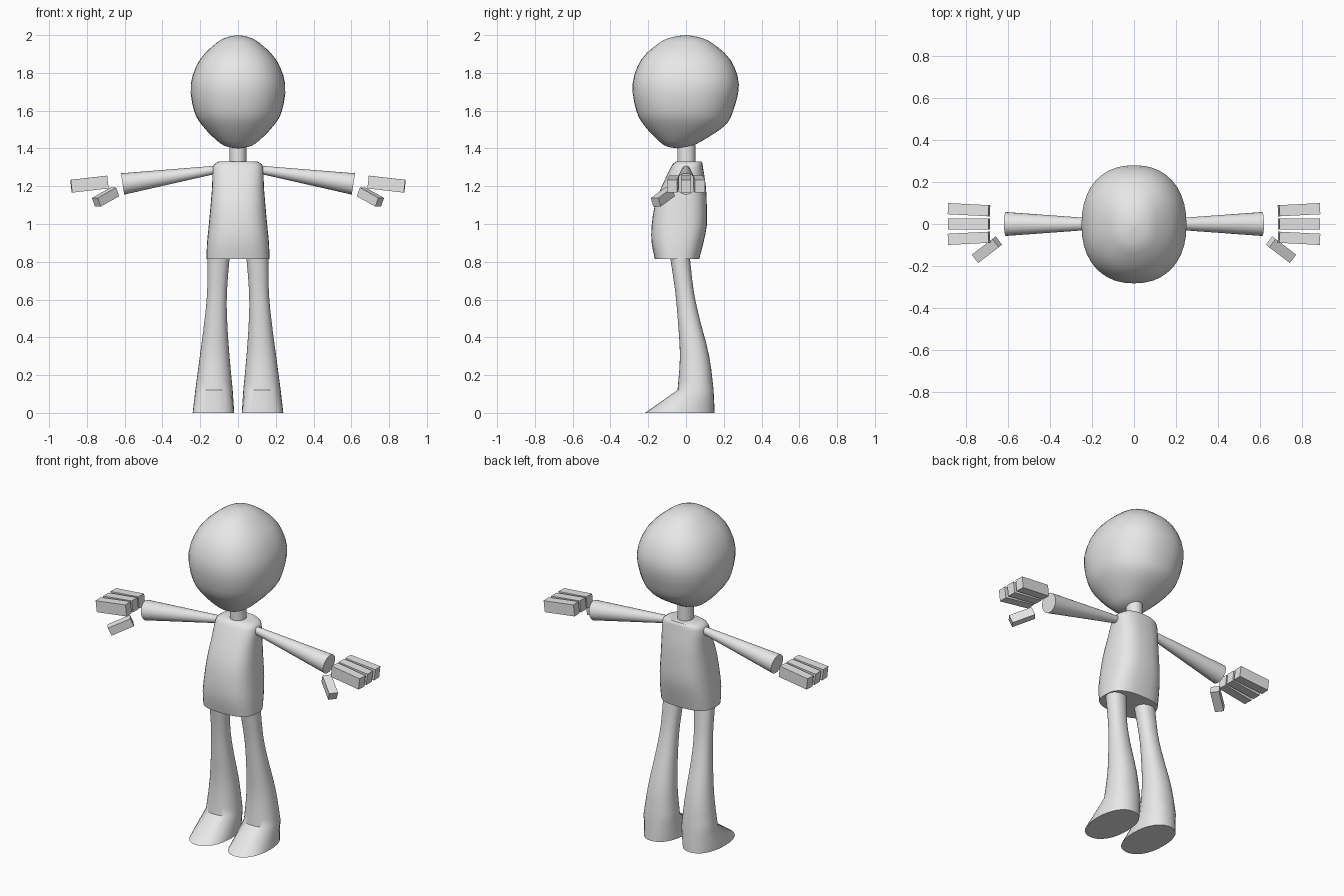
import bpy, bmesh, math
from mathutils import Vector, Matrix

cube = bpy.data.objects.get("Cube")
if cube:
    bpy.data.objects.remove(cube, do_unlink=True)

grey = bpy.data.materials.new("plain_grey")
grey.use_nodes = True
grey.diffuse_color = (0.8, 0.8, 0.8, 1)
grey.node_tree.nodes["Principled BSDF"].inputs["Base Color"].default_value = grey.diffuse_color


def finish(name, bm, smooth=True):
    """Turn a bmesh into a named object with the shared material."""
    bmesh.ops.recalc_face_normals(bm, faces=bm.faces)
    mesh = bpy.data.meshes.new(name)
    bm.to_mesh(mesh)
    bm.free()
    mesh.materials.append(grey)
    obj = bpy.data.objects.new(name, mesh)
    bpy.context.collection.objects.link(obj)
    if smooth:
        bpy.ops.object.select_all(action='DESELECT')
        obj.select_set(True)
        bpy.context.view_layer.objects.active = obj
        bpy.ops.object.shade_smooth_by_angle(angle=math.radians(40))
    return obj


def smooth_rows(rows, steps):
    """Pass a soft curve through the section rows."""
    pts = [Vector(r) for r in rows]
    out = []
    for i in range(len(pts) - 1):
        a, b, c, d = pts[max(i - 1, 0)], pts[i], pts[i + 1], pts[min(i + 2, len(pts) - 1)]
        for k in range(steps):
            t = k / steps
            out.append((b * 2 + (c - a) * t + (a * 2 - b * 5 + c * 4 - d) * t ** 2
                        + (b * 3 - a - c * 3 + d) * t ** 3) / 2)
    return out + [pts[-1]]


def loft(name, rows, power=2.0, side=1, sides=32):
    """Rows are height, inner x, outer x, front y, back y."""
    bm = bmesh.new()
    rings = []
    for z, x0, x1, y0, y1 in rows:
        ring = []
        for i in range(sides):
            a = math.tau * i / sides
            c, s = math.cos(a), math.sin(a)
            px = math.copysign(abs(c) ** (2 / power), c)
            py = math.copysign(abs(s) ** (2 / power), s)
            x = (x0 + x1) / 2 + px * (x1 - x0) / 2
            y = (y0 + y1) / 2 + py * (y1 - y0) / 2
            ring.append(bm.verts.new((x * side, y, z)))
        rings.append(ring)
    for low, high in zip(rings, rings[1:]):
        for i in range(sides):
            j = (i + 1) % sides
            bm.faces.new((low[i], low[j], high[j], high[i]))
    bm.faces.new(rings[0])
    bm.faces.new(rings[-1])
    bmesh.ops.remove_doubles(bm, verts=bm.verts, dist=0.0001)
    return finish(name, bm)


def along(start, end):
    """Frame at the middle of a segment, with z along it and y level."""
    d = (end - start).normalized()
    y = Vector((0, 0, 1)).cross(d).normalized()
    m = Matrix((y.cross(d), y, d)).transposed().to_4x4()
    m.translation = (start + end) / 2
    return m


def digit(name, start, end, parts, width, thick):
    """A finger made of a row of separate blocks."""
    bm = bmesh.new()
    for k in range(parts):
        a, b = start.lerp(end, k / parts), start.lerp(end, (k + 1) / parts)
        size = Matrix.Diagonal((thick, width, (b - a).length, 1))
        bmesh.ops.create_cube(bm, size=1, matrix=along(a, b) @ size)
    finish(name, bm, smooth=False)


# Head, egg shaped with a chin pushed forward
head = [(1.40, 0, -.04, -.04), (1.41, .06, -.10, .02), (1.44, .11, -.145, .085),
        (1.52, .188, -.22, .205), (1.6, .233, -.263, .25), (1.74, .25, -.283, .28),
        (1.87, .202, -.237, .235), (1.96, .112, -.14, .135), (1.99, .055, -.07, .065),
        (2.0, 0, 0, 0)]
loft("head", smooth_rows([(z, -x, x, f, b) for z, x, f, b in head], 3), 2.25, sides=40)

# Neck
loft("neck", [(z, -.045, .045, -.045, .05) for z in (1.3, 1.45)], sides=24)

# Torso, wider and fuller at the belly
torso = [(.815, .167, -.165, .07), (.9, .164, -.182, .092), (.99, .155, -.182, .11),
         (1.1, .145, -.165, .11), (1.2, .137, -.128, .105), (1.3, .133, -.08, .09),
         (1.322, .118, -.065, .087), (1.332, .1, -.05, .08)]
loft("torso", smooth_rows([(z, -x, x, f, b) for z, x, f, b in torso], 2), 2.7)

# Leg sections, flaring down to a wedge foot
leg = [(.12, .028, .226, -.045, .146), (.3, .045, .202, -.032, .123),
       (.5, .058, .176, -.044, .072), (.65, .058, .163, -.058, .04),
       (.85, .042, .161, -.088, .018)]
foot = (0, .02, .24, -.217, .152)

for side, label in ((1, "left"), (-1, "right")):
    loft(label + "_leg", [foot] + smooth_rows(leg, 3), 2.2, side)

    # Arm, a long cone widening to the wrist
    a, b = Vector((side * .1, 0, 1.29)), Vector((side * .611, 0, 1.212))
    bm = bmesh.new()
    bmesh.ops.create_cone(bm, cap_ends=True, segments=24, radius1=.02, radius2=.057,
                          depth=(b - a).length, matrix=along(a, b))
    finish(label + "_arm", bm)

    # Three fingers, slightly spread and drooping
    for row, finger in ((1, "back"), (0, "middle"), (-1, "front")):
        digit(f"{label}_{finger}_finger",
              Vector((side * .69, row * .063, 1.222)),
              Vector((side * .883, row * .073, 1.2)), 3, .053, .068)

    # Thumb, angled forward and down
    digit(label + "_thumb", Vector((side * .652, -.085, 1.17)),
          Vector((side * .75, -.16, 1.115)), 2, .05, .05)
